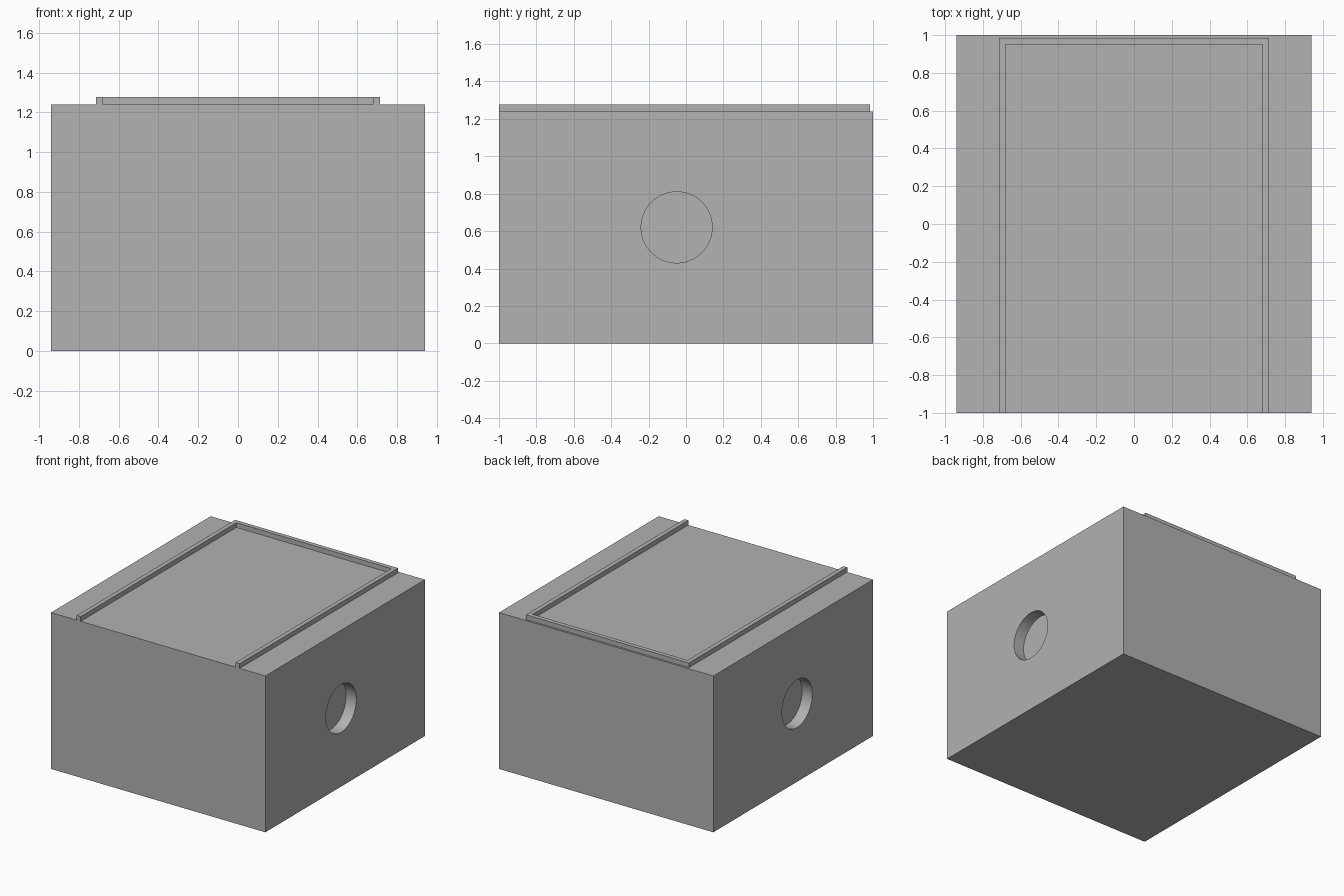
import bpy
import math

cube = bpy.data.objects.get("Cube")
if cube:
    bpy.data.objects.remove(cube, do_unlink=True)

# Single grey material
grey = bpy.data.materials.new("plain grey")
grey.use_nodes = True
colour = (0.445, 0.445, 0.445, 1)
grey.diffuse_color = colour
grey.node_tree.nodes["Principled BSDF"].inputs["Base Color"].default_value = colour

HALF_X, HALF_Y, TOP = 0.94, 1.0, 1.24
HOLE_Y, HOLE_Z, HOLE_R, HOLE_DEPTH = -0.05, 0.62, 0.19, 0.09
RAIL_IN, RAIL_OUT, RAIL_TOP = 0.68, 0.715, 1.277
LIP_IN, LIP_OUT = 0.95, 0.985


def extrude_outline(name, outline, z0, z1):
    """Closed solid from a counter-clockwise outline in x and y."""
    n = len(outline)
    verts = [(x, y, z) for z in (z0, z1) for x, y in outline]
    faces = [tuple(reversed(range(n))), tuple(range(n, 2 * n))]
    faces += [(i, (i + 1) % n, n + (i + 1) % n, n + i) for i in range(n)]
    mesh = bpy.data.meshes.new(name)
    mesh.from_pydata(verts, [], faces)
    mesh.materials.append(grey)
    obj = bpy.data.objects.new(name, mesh)
    bpy.context.collection.objects.link(obj)
    return obj


# Solid box body
body = extrude_outline("box_body", [(-HALF_X, -HALF_Y), (HALF_X, -HALF_Y),
                                    (HALF_X, HALF_Y), (-HALF_X, HALF_Y)], 0, TOP)

# Blind round finger hole in each side
for side, label in ((1, "left"), (-1, "right")):
    bpy.ops.mesh.primitive_cylinder_add(
        vertices=64, radius=HOLE_R, depth=2 * HOLE_DEPTH,
        location=(side * HALF_X, HOLE_Y, HOLE_Z), rotation=(0, math.pi / 2, 0))
    cutter = bpy.context.object
    cutter.name = label + "_hole_cutter"
    cutter.data.materials.append(grey)
    cut = body.modifiers.new(label + "_hole", "BOOLEAN")
    cut.operation = "DIFFERENCE"
    cut.solver = "EXACT"
    cut.object = cutter
    bpy.context.view_layer.objects.active = body
    bpy.ops.object.modifier_apply(modifier=cut.name)
    bpy.data.objects.remove(cutter, do_unlink=True)

# Smooth hole walls, sharp rims
bpy.ops.object.select_all(action="DESELECT")
body.select_set(True)
bpy.ops.object.shade_smooth_by_angle(angle=math.radians(30))

# Raised three-sided rail on top, open at the front
extrude_outline("top_rail", [
    (-RAIL_OUT, -HALF_Y), (-RAIL_IN, -HALF_Y), (-RAIL_IN, LIP_IN), (RAIL_IN, LIP_IN),
    (RAIL_IN, -HALF_Y), (RAIL_OUT, -HALF_Y), (RAIL_OUT, LIP_OUT), (-RAIL_OUT, LIP_OUT),
], TOP, RAIL_TOP)
